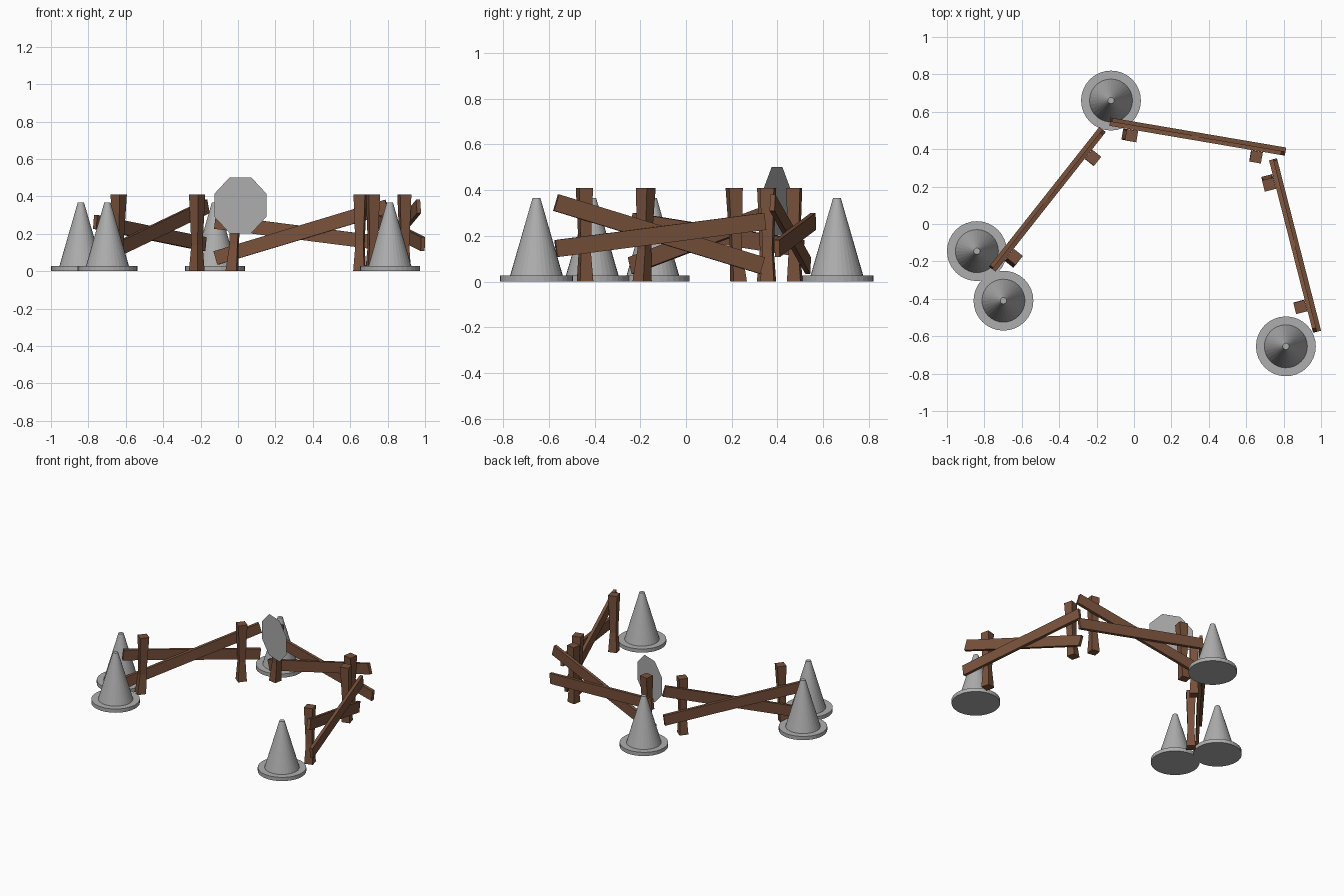
import bpy, bmesh
from math import radians, pi
from mathutils import Matrix, Vector

cube = bpy.data.objects.get("Cube")
if cube:
    bpy.data.objects.remove(cube, do_unlink=True)


def material(name, rgb):
    m = bpy.data.materials.new(name)
    m.use_nodes = True
    color = (*rgb, 1)
    m.diffuse_color = color
    m.node_tree.nodes["Principled BSDF"].inputs["Base Color"].default_value = color
    return m


wood = material("brown wood", (0.19, 0.083, 0.044))
grey = material("plain grey", (0.42, 0.42, 0.42))


def finish(bm, name, mat, matrix):
    bmesh.ops.recalc_face_normals(bm, faces=bm.faces)
    mesh = bpy.data.meshes.new(name)
    bm.to_mesh(mesh)
    bm.free()
    mesh.materials.append(mat)
    obj = bpy.data.objects.new(name, mesh)
    obj.matrix_world = matrix
    bpy.context.collection.objects.link(obj)
    return obj


def plank(name, length, y, z, tilt, frame):
    bm = bmesh.new()
    bmesh.ops.create_cube(bm, size=1, matrix=Matrix.Diagonal((length, 0.022, 0.075, 1)))
    place = Matrix.Translation((0, y, z)) @ Matrix.Rotation(radians(-tilt), 4, 'Y')
    finish(bm, name, wood, frame @ place)


def post(name, x, lean, frame):
    # Square post with a narrow waist and a slightly shifted foot
    bm = bmesh.new()
    rings = []
    for z, width, shift in ((0, 0.06, lean), (0.14, 0.043, lean * 0.4), (0.41, 0.062, 0)):
        h = width / 2
        corners = ((-h, -h), (h, -h), (h, h), (-h, h))
        rings.append([bm.verts.new((cx + shift, cy, z)) for cx, cy in corners])
    for low, high in zip(rings, rings[1:]):
        for i in range(4):
            j = (i + 1) % 4
            bm.faces.new((low[i], low[j], high[j], high[i]))
    bm.faces.new(rings[0])
    bm.faces.new(rings[-1])
    finish(bm, name, wood, frame @ Matrix.Translation((x, -0.054, 0)))


# Fence sections: two crossed planks on two posts
sections = {
    "right": ((-0.463, 0.132), (0.62, 0.785)),
    "back": ((0.341, 0.467), (0.986, -0.168)),
    "left": ((0.861, -0.115), (0.248, -0.969)),
}
for side, (centre, along) in sections.items():
    turn = -Vector(along).angle_signed(Vector((1, 0))) * -1
    frame = Matrix.Translation((*centre, 0)) @ Matrix.Rotation(turn, 4, 'Z')
    plank(side + "_fence_steep_plank", 0.97, -0.011, 0.208, 16.5, frame)
    plank(side + "_fence_shallow_plank", 0.95, 0.011, 0.204, -7.2, frame)
    post(side + "_fence_first_post", -0.35, -0.02, frame)
    post(side + "_fence_second_post", 0.326, -0.003, frame)


# Traffic cones: flat disc with a tapered body
def cone(name, x, y):
    bm = bmesh.new()
    for r1, r2, low, high in ((0.16, 0.16, 0, 0.027), (0.115, 0.017, 0.027, 0.366)):
        bmesh.ops.create_cone(bm, cap_ends=True, segments=32, radius1=r1, radius2=r2,
                              depth=high - low,
                              matrix=Matrix.Translation((0, 0, (low + high) / 2)))
    finish(bm, name, grey, Matrix.Translation((x, y, 0)))


for name, x, y in (("right_rear_cone", -0.84, -0.145), ("right_front_cone", -0.698, -0.41),
                   ("back_cone", -0.123, 0.66), ("left_cone", 0.812, -0.654)):
    cone(name, x, y)

# Octagonal sign face, a single flat sheet standing upright
bm = bmesh.new()
bmesh.ops.create_circle(bm, cap_ends=True, segments=8, radius=0.162,
                        matrix=Matrix.Rotation(pi / 2, 4, 'X') @ Matrix.Rotation(pi / 8, 4, 'Z'))
sign = finish(bm, "octagon_sign", grey,
              Matrix.Translation((0.013, 0.398, 0.352)) @ Matrix.Rotation(radians(-22), 4, 'Z'))
face = sign.data.polygons[0]
if face.normal.y > 0:
    sign.data.flip_normals()
